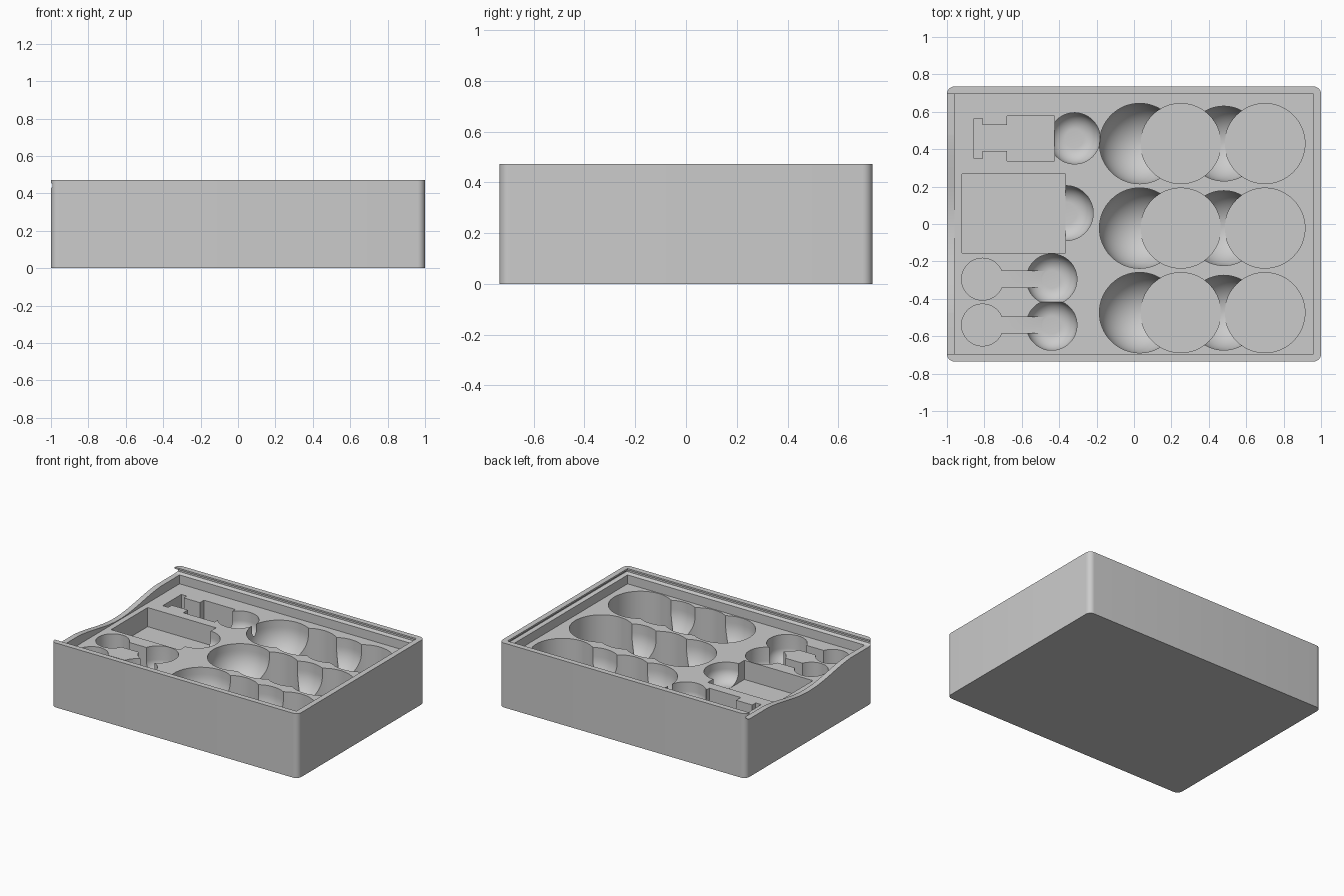
import bpy, bmesh, math

old = bpy.data.objects.get("Cube")
if old:
    bpy.data.objects.remove(old, do_unlink=True)

WIDTH, DEPTH, HEIGHT = 2.0, 1.47, 0.472
FLOOR = 0.36            # tray surface
TOP = 0.42              # top of the pocket cutters
IN_X, IN_Y = 0.96, 0.695
WELL, CARD, TOOL, KEY = 0.265, 0.14, 0.16, 0.19   # pocket depths

grey = bpy.data.materials.new("plain_grey")
grey.use_nodes = True
grey.diffuse_color = (0.6, 0.6, 0.6, 1)
grey.node_tree.nodes["Principled BSDF"].inputs["Base Color"].default_value = (0.6, 0.6, 0.6, 1)


def make(name, bm):
    bmesh.ops.recalc_face_normals(bm, faces=bm.faces)
    mesh = bpy.data.meshes.new(name)
    bm.to_mesh(mesh)
    bm.free()
    mesh.materials.append(grey)
    obj = bpy.data.objects.new(name, mesh)
    bpy.context.collection.objects.link(obj)
    return obj


def block(x0, x1, y0, y1, z0, z1, radius=0):
    bm = bmesh.new()
    bmesh.ops.create_cube(bm, size=1)
    for v in bm.verts:
        v.co = ((x0 + x1) / 2 + v.co.x * (x1 - x0),
                (y0 + y1) / 2 + v.co.y * (y1 - y0),
                (z0 + z1) / 2 + v.co.z * (z1 - z0))
    if radius:
        edges = [e for e in bm.edges if abs(e.verts[0].co.z - e.verts[1].co.z) > 0.1]
        bmesh.ops.bevel(bm, geom=edges, offset=radius, segments=8,
                        profile=0.5, affect='EDGES')
    return bm


def loft(rings):
    bm = bmesh.new()
    loops = [[bm.verts.new(p) for p in ring] for ring in rings]
    n = len(loops[0])
    for a, b in zip(loops, loops[1:]):
        for i in range(n):
            bm.faces.new((a[i], a[(i + 1) % n], b[(i + 1) % n], b[i]))
    bm.faces.new(loops[0])
    bm.faces.new(loops[-1])
    return bm


tray = make("storage_tray", block(-WIDTH / 2, WIDTH / 2, -DEPTH / 2, DEPTH / 2, 0, HEIGHT, 0.04))


def cut(bm):
    cutter = make("cutter", bm)
    cutter.hide_render = True
    mod = tray.modifiers.new("cut", 'BOOLEAN')
    mod.operation, mod.solver, mod.object = 'DIFFERENCE', 'EXACT', cutter
    bpy.context.view_layer.objects.active = tray
    bpy.ops.object.modifier_apply(modifier=mod.name)
    bpy.data.objects.remove(cutter, do_unlink=True)


def cut_box(x0, x1, y0, y1, depth):
    cut(block(x0, x1, y0, y1, FLOOR - depth, TOP))


def cut_round(x, y, r, depth, fillet=0):
    """Round pocket whose bottom edge is rounded by the fillet radius."""
    base = FLOOR - depth
    profile = [(r, TOP)]
    if fillet:
        for i in range(15):
            a = math.radians(88) * i / 14
            profile.append((r - fillet + fillet * math.cos(a),
                            base + fillet - fillet * math.sin(a)))
    else:
        profile.append((r, base))
    angles = [math.tau * i / 64 for i in range(64)]
    cut(loft([[(x + q * math.cos(a), y + q * math.sin(a), z) for a in angles]
              for q, z in profile]))


# Tray recess
cut(block(-IN_X, IN_X, -IN_Y, IN_Y, FLOOR, 0.43))

# Undercut sliding-lid channel, open at one end
levels = [(0.003, 0.425), (0.025, 0.435), (0.025, 0.448), (0, 0.46), (0, 0.6)]
cut(loft([[(-1.2, -IN_Y - e, z), (IN_X + e, -IN_Y - e, z),
           (IN_X + e, IN_Y + e, z), (-1.2, IN_Y + e, z)] for e, z in levels]))

# Curved finger dip in the open end wall
HALF, STEPS = 0.54, 32
curve = []
for i in range(STEPS + 1):
    y = -HALF + 2 * HALF * i / STEPS
    curve.append((y, 0.427 - 0.031 * (1 + math.cos(math.pi * y / HALF))))
outline = curve + [(HALF, 0.44), (-HALF, 0.44)]
cut(loft([[(x, y, z) for y, z in outline] for x in (-1.1, -0.94)]))

# Three rows of deep flat wells, joined by round-bottomed finger wells
for y in (0.43, -0.022, -0.474):
    cut_round(0.03, y, 0.215, WELL - 0.001, 0.214)
    cut_round(0.48, y, 0.2, WELL - 0.001, 0.199)
    for x in (0.25, 0.70):
        cut_round(x, y, 0.214, WELL)

# Stepped tool pocket with finger well
cut_box(-0.855, -0.81, 0.35, 0.565, TOOL)
cut_box(-0.82, -0.67, 0.39, 0.53, TOOL)
cut_box(-0.68, -0.425, 0.337, 0.577, TOOL)
cut_round(-0.318, 0.458, 0.137, TOOL - 0.001, 0.09)

# Card pocket with finger well
cut_box(-0.92, -0.365, -0.155, 0.268, CARD)
cut_round(-0.365, 0.058, 0.147, CARD - 0.001, 0.09)

# Two key-shaped pockets
for y in (-0.295, -0.54):
    cut_round(-0.81, y, 0.112, KEY)
    cut_box(-0.8, -0.47, y - 0.044, y + 0.044, KEY)
    cut_round(-0.44, y, 0.135, KEY + 0.001, 0.09)

# Smooth the curved walls, keep the rims sharp
bpy.ops.object.select_all(action='DESELECT')
tray.select_set(True)
bpy.context.view_layer.objects.active = tray
bpy.ops.object.shade_smooth_by_angle(angle=math.radians(25))
